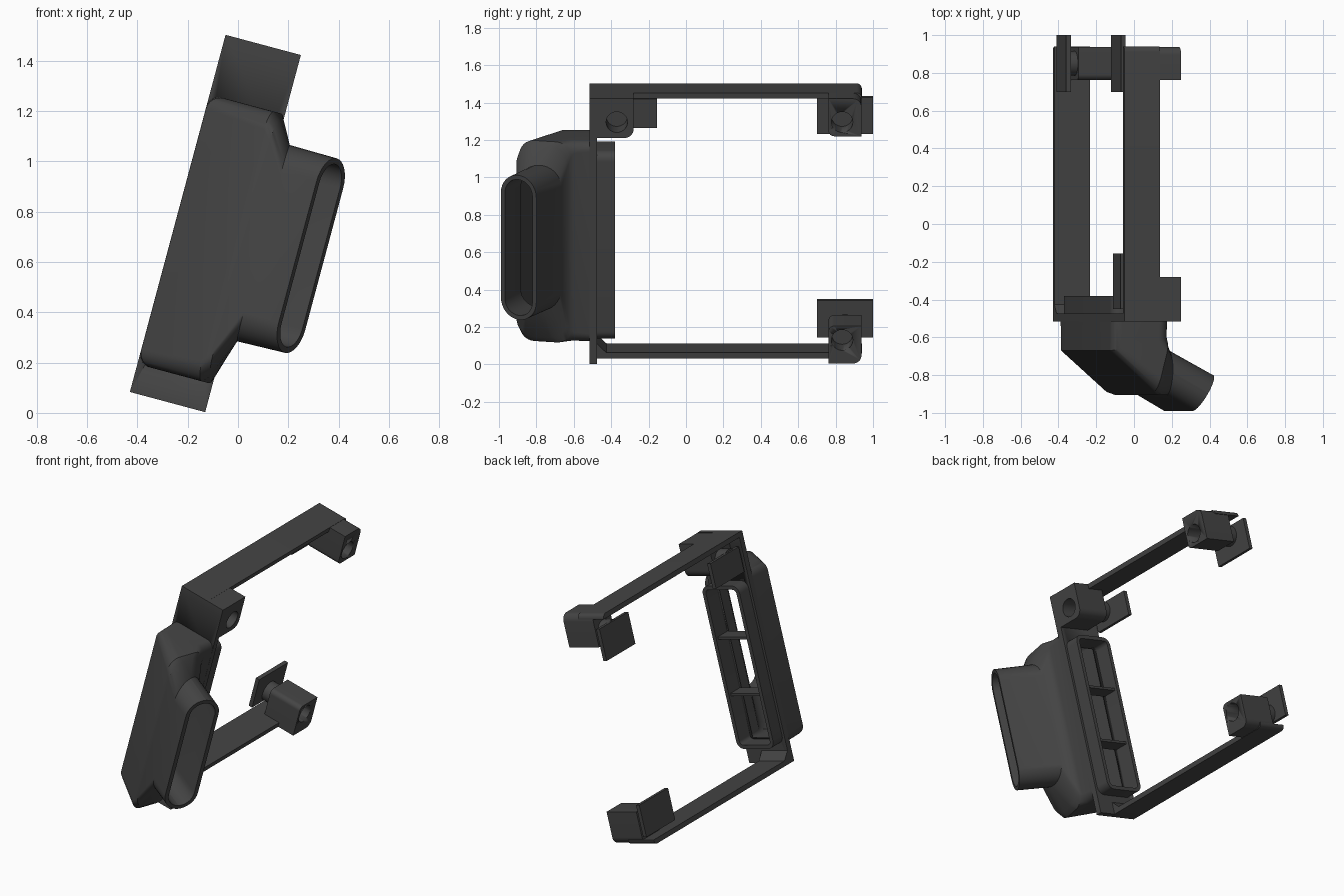
import bpy, bmesh, math
from mathutils import Matrix, Vector

if "Cube" in bpy.data.objects:
    bpy.data.objects.remove(bpy.data.objects["Cube"])

# Everything is modelled upright as (u, y, w), then leaned 15 degrees about y
LEAN = Matrix.Translation((-0.09, 0, 0.753)) @ Matrix.Rotation(math.radians(15), 4, 'Y')

grey = bpy.data.materials.new("dark_grey_plastic")
grey.diffuse_color = (0.058, 0.058, 0.058, 1)
grey.use_nodes = True
grey.node_tree.nodes["Principled BSDF"].inputs["Base Color"].default_value = grey.diffuse_color


def finish(name, bm, smooth=True):
    bmesh.ops.recalc_face_normals(bm, faces=bm.faces)
    me = bpy.data.meshes.new(name)
    bm.to_mesh(me)
    bm.free()
    ob = bpy.data.objects.new(name, me)
    bpy.context.collection.objects.link(ob)
    ob.matrix_world = LEAN
    me.materials.append(grey)
    bpy.ops.object.select_all(action='DESELECT')
    ob.select_set(True)
    bpy.context.view_layer.objects.active = ob
    if smooth:
        bpy.ops.object.shade_smooth_by_angle(angle=math.radians(30))
    return ob


def prism(name, u0, u1, profile):
    """Extrude a (y, w, corner radius) outline along u."""
    pts, n = [], len(profile)
    for i, (y, w, r) in enumerate(profile):
        p = Vector((y, w))
        if r == 0:
            pts.append(p)
            continue
        a = p + (Vector(profile[i - 1][:2]) - p).normalized() * r
        b = p + (Vector(profile[(i + 1) % n][:2]) - p).normalized() * r
        c = a + b - p
        for k in range(9):
            t = k / 8 * math.pi / 2
            pts.append(c + (a - c) * math.cos(t) + (b - c) * math.sin(t))
    bm = bmesh.new()
    v0 = [bm.verts.new((u0, p.x, p.y)) for p in pts]
    v1 = [bm.verts.new((u1, p.x, p.y)) for p in pts]
    bm.faces.new(v0)
    bm.faces.new(v1)
    for i in range(len(pts)):
        j = (i + 1) % len(pts)
        bm.faces.new((v0[i], v0[j], v1[j], v1[i]))
    return finish(name, bm)


def box(name, u0, u1, y0, y1, w0, w1):
    return prism(name, u0, u1, [(y0, w0, 0), (y1, w0, 0), (y1, w1, 0), (y0, w1, 0)])


def rod(name, u0, u1, y, w, r):
    bm = bmesh.new()
    m = Matrix.Translation(((u0 + u1) / 2, y, w)) @ Matrix.Rotation(math.pi / 2, 4, 'Y')
    bmesh.ops.create_cone(bm, cap_ends=True, segments=32, radius1=r, radius2=r,
                          depth=abs(u1 - u0), matrix=m)
    return finish(name, bm)


def cut(ob, cutter):
    mod = ob.modifiers.new("cut", 'BOOLEAN')
    mod.operation = 'DIFFERENCE'
    mod.solver = 'EXACT'
    mod.object = cutter
    bpy.context.view_layer.objects.active = ob
    bpy.ops.object.modifier_apply(modifier="cut")
    bpy.data.objects.remove(cutter)


def ring(left, right, w0, w1, r, inset):
    """Rounded rectangle spanning left to right (u, y) and w0 to w1."""
    left, right = Vector(left), Vector(right)
    mid, d = (left + right) / 2, (right - left).normalized()
    h = (right - left).length / 2 - inset
    w0, w1, r = w0 + inset, w1 - inset, max(min(r - inset, h), 0.012)
    out = []
    for q, (sx, wc) in enumerate([(1, w1 - r), (-1, w1 - r), (-1, w0 + r), (1, w0 + r)]):
        for k in range(9):
            t = (q + k / 8) * math.pi / 2
            p = mid + d * (sx * (h - r - 0.0005) + r * math.cos(t))
            out.append((p.x, p.y, wc + r * math.sin(t)))
    return out


# Hollow duct: rear flange, wide body, slanted shoulder, angled oblong mouth
B0, B1 = -0.62, 0.49
sections = [
    ((-0.14, -0.38), (0.14, -0.38), -0.61, 0.43, 0.05),
    ((-0.14, -0.490), (0.14, -0.490), -0.61, 0.43, 0.05),
    ((-0.155, -0.495), (0.155, -0.495), B0, B1, 0.05),
    ((-0.155, -0.67), (0.155, -0.60), B0, B1, 0.06),
    ((0.09, -0.89), (0.160, -0.615), B0, B1, 0.08),
    ((0.125, -0.907), (0.168, -0.63), B0 + 0.03, B1 - 0.02, 0.10),
    ((0.20, -0.907), (0.21, -0.667), -0.43, 0.378, 0.12),
    ((0.345, -0.99), (0.455, -0.80), -0.425, 0.375, 0.11),
]
loops = [ring(*s, 0) for s in sections] + [ring(*s, 0.024) for s in reversed(sections)]
bm = bmesh.new()
rows = [[bm.verts.new(p) for p in loop] for loop in loops]
for i, a in enumerate(rows):
    b = rows[(i + 1) % len(rows)]
    for j in range(len(a)):
        k = (j + 1) % len(a)
        bm.faces.new((a[j], a[k], b[k], b[j]))
finish("duct", bm)

# Mounting plate with the air opening, and ribs across it
plate = box("mounting_plate", -0.155, 0.155, -0.515, -0.475, -0.735, 0.735)
cut(plate, box("opening_cutter", -0.118, 0.118, -0.6, -0.4, -0.588, 0.408))
for w in (-0.27, 0.09):
    box("duct_rib", -0.122, 0.122, -0.50, -0.40, w - 0.008, w + 0.008)

# Upper and lower arms with their rear hinge blocks, pins and tabs
for s, side in ((1, "upper"), (-1, "lower")):
    prism(side + "_arm", -0.155, 0.04,
          [(-0.515, s * 0.735, 0), (0.94, s * 0.735, 0.029),
           (0.94, s * 0.704, 0), (-0.515, s * 0.704, 0)])
    block = prism(side + "_rear_block", -0.07, 0.155,
                  [(0.762, s * 0.733, 0), (0.938, s * 0.733, 0.045),
                   (0.938, s * 0.525, 0), (0.762, s * 0.525, 0.03)])
    cut(block, rod("hole_cutter", 0.03, 0.2, 0.835, s * 0.603, 0.057))
    rod(side + "_rear_pin", -0.14, -0.06, 0.85, s * 0.603, 0.065)
    box(side + "_rear_tab", -0.155, -0.13, 0.70, 1.0, s * 0.46, s * 0.664)

# Front hinge block below the upper arm
block = prism("upper_front_block", -0.07, 0.155,
              [(-0.50, 0.734, 0), (-0.28, 0.734, 0),
               (-0.28, 0.515, 0.05), (-0.50, 0.515, 0)])
cut(block, rod("hole_cutter", 0.03, 0.2, -0.37, 0.603, 0.057))
rod("upper_front_pin", -0.14, -0.06, -0.37, 0.603, 0.065)
box("upper_front_tab", -0.155, -0.13, -0.45, -0.155, 0.495, 0.655)

# Small gusset where the lower arm meets the plate
prism("lower_gusset", -0.155, 0.04,
      [(-0.48, -0.71, 0), (-0.42, -0.71, 0), (-0.48, -0.65, 0)])
